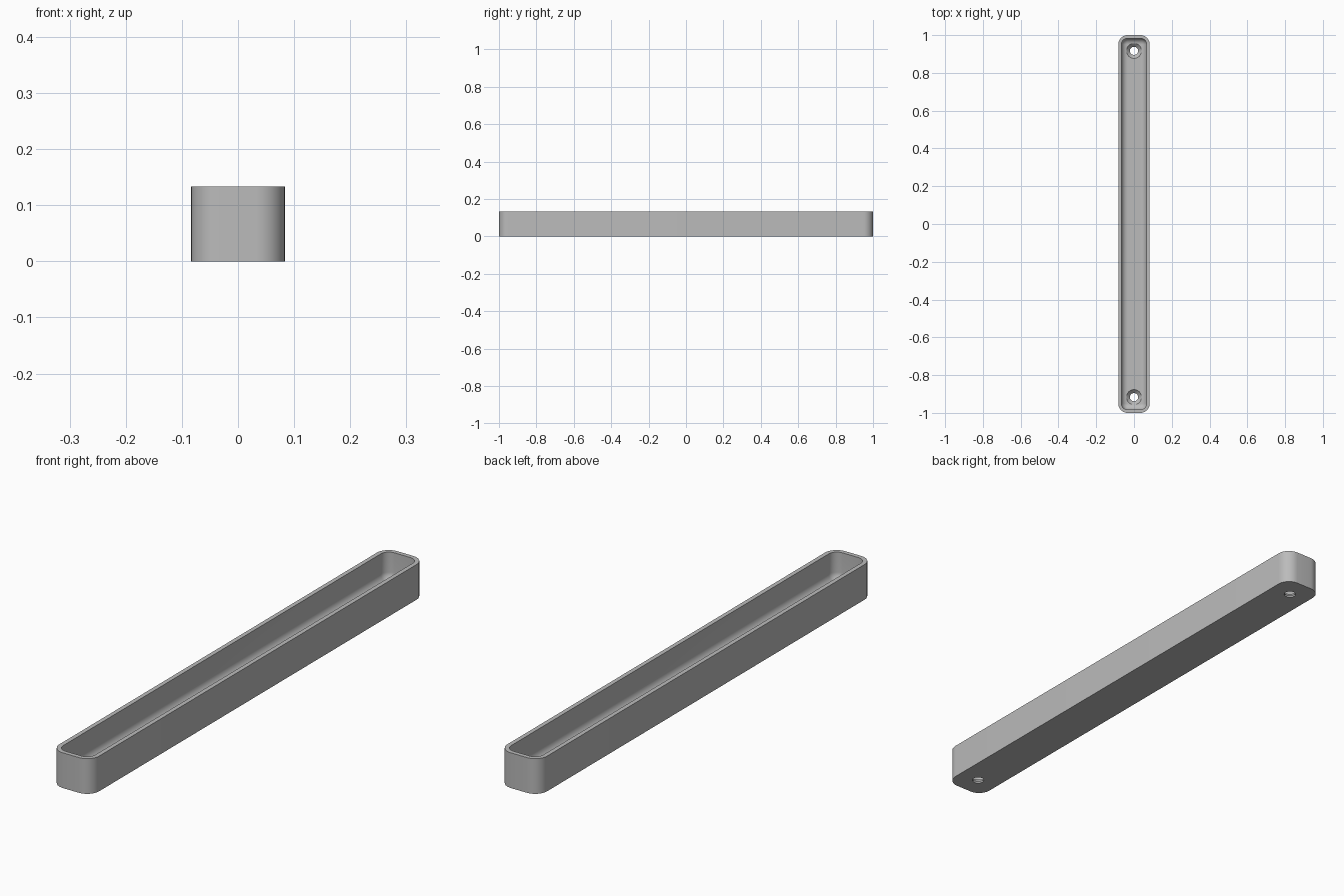
import bpy, bmesh, math

cube = bpy.data.objects.get("Cube")
if cube:
    bpy.data.objects.remove(cube, do_unlink=True)

UNIT = 1 / 60                     # ten units wide, 120 long, 8 tall
HALF_X, HALF_Y, HEIGHT = 5 * UNIT, 60 * UNIT, 8 * UNIT
WALL, FLOOR, CORNER, FILLET = UNIT, 1.5 * UNIT, 3 * UNIT, 1.95 * UNIT
HOLE_Y = 55 * UNIT
STEPS = 10

grey = bpy.data.materials.new("plain_grey")
grey.use_nodes = True
colour = (0.5, 0.5, 0.5, 1)
grey.diffuse_color = colour
grey.node_tree.nodes["Principled BSDF"].inputs["Base Color"].default_value = colour


def make_object(name, bm):
    bmesh.ops.recalc_face_normals(bm, faces=bm.faces)
    mesh = bpy.data.meshes.new(name)
    bm.to_mesh(mesh)
    bm.free()
    mesh.materials.append(grey)
    obj = bpy.data.objects.new(name, mesh)
    bpy.context.collection.objects.link(obj)
    return obj


def rounded_ring(bm, inset, z):
    """Rounded rectangle pulled in from the outer outline."""
    r = CORNER - inset
    cx, cy = HALF_X - CORNER, HALF_Y - CORNER
    ring = []
    for quarter, (sx, sy) in enumerate([(1, 1), (-1, 1), (-1, -1), (1, -1)]):
        for i in range(STEPS + 1):
            a = (quarter + i / STEPS) * math.pi / 2
            ring.append(bm.verts.new((sx * cx + r * math.cos(a),
                                      sy * cy + r * math.sin(a), z)))
    return ring


def circle_ring(bm, y, r, z, sides=40):
    return [bm.verts.new((r * math.cos(math.tau * i / sides),
                          y + r * math.sin(math.tau * i / sides), z))
            for i in range(sides)]


def loft(bm, rings):
    """Bridge consecutive rings and cap both ends."""
    for a, b in zip(rings, rings[1:]):
        for i in range(len(a)):
            j = (i + 1) % len(a)
            bm.faces.new((a[i], a[j], b[j], b[i]))
    bm.faces.new(rings[0])
    bm.faces.new(rings[-1])


# Tray: outer wall, flat rim, inner wall and rounded floor edge
profile = [(0, 0), (0, HEIGHT), (WALL, HEIGHT)]
for i in range(STEPS + 1):
    a = i / STEPS * math.pi / 2
    profile.append((WALL + FILLET * (1 - math.cos(a)),
                    FLOOR + FILLET * (1 - math.sin(a))))
bm = bmesh.new()
loft(bm, [rounded_ring(bm, inset, z) for inset, z in profile])
tray = make_object("tray", bm)

# Countersunk screw holes at both ends
bm = bmesh.new()
sink, bore = 2.4 * UNIT, 1.3 * UNIT
for y in (-HOLE_Y, HOLE_Y):
    loft(bm, [circle_ring(bm, y, r, z) for r, z in [
        (bore, -UNIT), (bore, FLOOR - (sink - bore)),
        (sink, FLOOR), (sink, HEIGHT * 0.75)]])
cutter = make_object("screw_hole_cutter", bm)
cutter.hide_render = True

cut = tray.modifiers.new("screw_holes", "BOOLEAN")
cut.operation = "DIFFERENCE"
cut.solver = "EXACT"
cut.object = cutter
bpy.ops.object.select_all(action="DESELECT")
bpy.context.view_layer.objects.active = tray
tray.select_set(True)
bpy.ops.object.modifier_apply(modifier=cut.name)
bpy.data.objects.remove(cutter, do_unlink=True)
bpy.ops.object.shade_smooth_by_angle(angle=math.radians(30))
